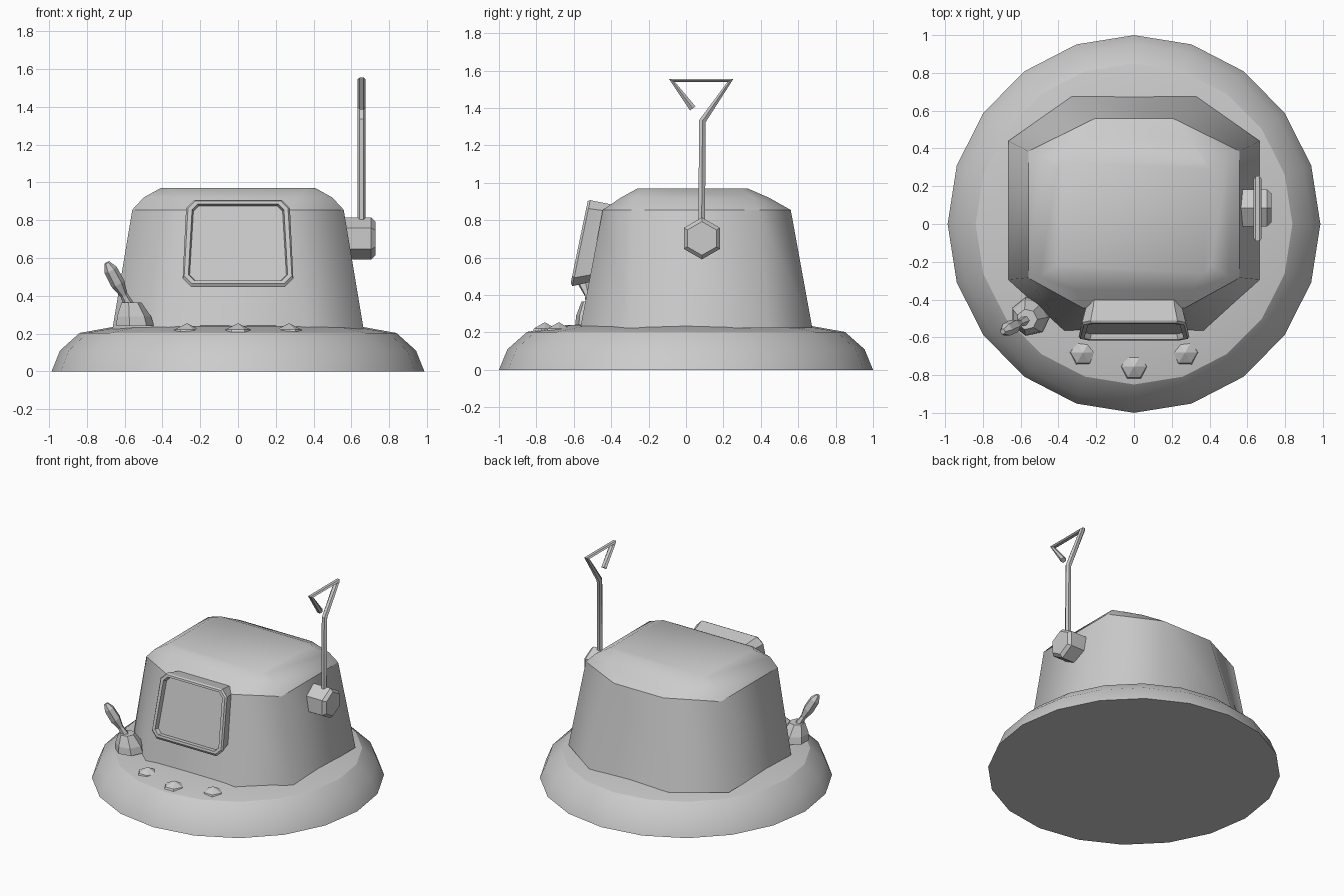
import bpy, bmesh
from math import cos, sin, pi, radians
from mathutils import Vector

if "Cube" in bpy.data.objects:
    bpy.data.objects.remove(bpy.data.objects["Cube"])


def loft(name, rings, angle=30, cap_start=True, cap_end=True):
    """Skin a list of equal-length vertex rings into one object."""
    bm = bmesh.new()
    loops = [[bm.verts.new(p) for p in r] for r in rings]
    n = len(rings[0])
    for a, b in zip(loops, loops[1:]):
        for i in range(n):
            j = (i + 1) % n
            bm.faces.new((a[i], a[j], b[j], b[i]))
    if cap_start:
        bm.faces.new(loops[0][::-1])
    if cap_end:
        bm.faces.new(loops[-1])
    bmesh.ops.recalc_face_normals(bm, faces=bm.faces)
    me = bpy.data.meshes.new(name)
    bm.to_mesh(me)
    bm.free()
    ob = bpy.data.objects.new(name, me)
    bpy.context.collection.objects.link(ob)
    bpy.ops.object.select_all(action='DESELECT')
    ob.select_set(True)
    bpy.context.view_layer.objects.active = ob
    if angle:
        bpy.ops.object.shade_smooth_by_angle(angle=radians(angle))
    return ob


def circle(c, u, v, r, n, start=0.0):
    c, u, v = Vector(c), Vector(u), Vector(v)
    return [c + r * (u * cos(start + 2 * pi * i / n) + v * sin(start + 2 * pi * i / n))
            for i in range(n)]


def mirrored(half, z):
    """Octagon ring from its four right-hand points."""
    return [(x, y, z) for x, y in half] + [(-x, y, z) for x, y in reversed(half)]


X, Y, Z = (1, 0, 0), (0, 1, 0), (0, 0, 1)

# Round base
profile = [(1, 0), (.955, .11), (.85, .203), (.64, .24), (.3, .25)]
loft("base", [circle((0, 0, z), (.987, 0, 0), Y, r, 20) for r, z in profile], 28)

# Tapered body walls and rounded roof
foot = [(.33, .675), (.665, .44), (.665, -.295), (.37, -.565)]
shoulder = [(.205, .56), (.56, .385), (.56, -.285), (.27, -.445)]
mid = [(.3, .445), (.5, .365), (.5, -.28), (.31, -.35)]
top = [(.37, .33), (.41, .29), (.41, -.22), (.37, -.26)]
loft("body", [mirrored(foot, .225), mirrored(shoulder, .855)], 65, True, False)
loft("roof", [mirrored(shoulder, .855), mirrored(mid, .92), mirrored(top, .97)],
     65, False, True)


# Tilted screen with recessed panel
def screen_ring(wt, wb, zt, zb, c, depth):
    pts = [(wt - c, zt), (wt, zt - c), (wb, zb + c), (wb - c, zb)]
    pts += [(-x, z) for x, z in reversed(pts)]
    # front plane leans back towards the top; depth runs along its normal
    return [(x, -.615 + (z - .47) * .207 + depth * .98, z - depth * .2)
            for x, z in pts]


loft("screen", [screen_ring(.245, .265, .91, .50, .04, .2),
                screen_ring(.255, .275, .91, .485, .04, .09),
                screen_ring(.275, .293, .91, .45, .045, .012),
                screen_ring(.265, .285, .902, .465, .04, 0),
                screen_ring(.243, .263, .887, .482, .03, 0),
                screen_ring(.236, .256, .882, .487, .03, .03)], 25)

# Studs on the base
for x, y in ((-.27, -.68), (0, -.755), (.27, -.68)):
    loft("stud", [circle((x, y, .205), X, Y, .075, 6),
                  circle((x, y, .222), X, Y, .066, 6),
                  circle((x, y, .253), X, Y, .004, 6)], 0)

# Lever on the front left, with its socket
loft("lever_socket", [circle((-.55, -.49, .24), X, Y, .105, 7),
                      circle((-.555, -.495, .29), X, Y, .095, 7),
                      circle((-.567, -.505, .365), X, Y, .055, 7)], 0)
a, b = Vector((-.565, -.505, .33)), Vector((-.695, -.57, .575))
d = (b - a).normalized()
u = d.cross(Vector(Y)).normalized()
v = d.cross(u)
loft("lever", [circle(a.lerp(b, t), u, v, r, 6)
               for t, r in ((0, .03), (.3, .02), (.55, .038), (.85, .036), (1, .015))], 0)

# Hexagonal hub on the right side
loft("hub", [circle((x, .085, .703), Z, Y, r, 6)
             for x, r in ((.48, .112), (.705, .112), (.727, .09))], 35)

# Bent wire aerial: hexagonal tube swept along a flat path
path = [Vector((.655, y, z)) for y, z in
        ((.083, .74), (.088, 1.33), (.237, 1.547), (-.075, 1.547), (.036, 1.398))]
rings = []
for i, p in enumerate(path):
    t = Vector((0, 0, 0))
    if i > 0:
        t += (p - path[i - 1]).normalized()
    if i < len(path) - 1:
        t += (path[i + 1] - p).normalized()
    n = t.normalized().cross(Vector(X))
    rings.append(circle(p, X, n, .021, 6))
loft("aerial", rings, 35)
